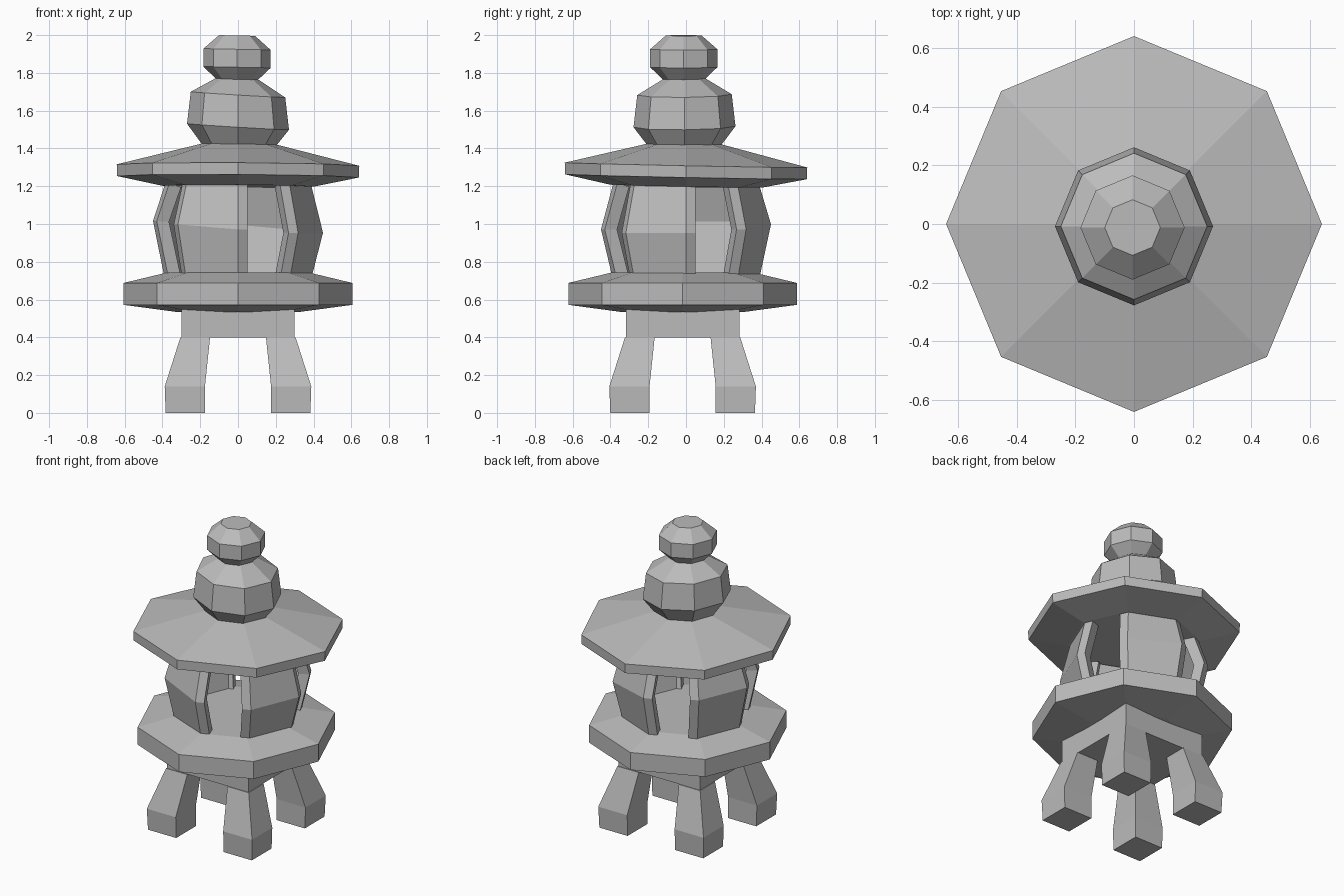
import bpy, bmesh
from math import cos, sin, pi

if "Cube" in bpy.data.objects:
    bpy.data.objects.remove(bpy.data.objects["Cube"], do_unlink=True)

SIDES = 8

stone = bpy.data.materials.new("grey_stone")
stone.use_nodes = True
GREY = (0.5, 0.5, 0.5, 1)
stone.diffuse_color = GREY
stone.node_tree.nodes["Principled BSDF"].inputs["Base Color"].default_value = GREY


def finish(bm, name):
    bmesh.ops.recalc_face_normals(bm, faces=bm.faces)
    mesh = bpy.data.meshes.new(name)
    bm.to_mesh(mesh)
    bm.free()
    mesh.materials.append(stone)
    obj = bpy.data.objects.new(name, mesh)
    bpy.context.collection.objects.link(obj)
    return obj


def loft(bm, rings, caps=True):
    """Bridge rings of points with quads; returns the wall faces row by row."""
    loops = [[bm.verts.new(p) for p in ring] for ring in rings]
    rows = []
    for low, high in zip(loops, loops[1:]):
        n = len(low)
        rows.append([bm.faces.new((low[i], low[(i + 1) % n], high[(i + 1) % n], high[i]))
                     for i in range(n)])
    if caps:
        bm.faces.new(loops[0][::-1])
        bm.faces.new(loops[-1])
    return rows


def octagon(r, z, cx=0, cy=0, lean_x=0, lean_y=0):
    """Eight-sided ring whose plane may lean a little, as hand-cut stone does."""
    pts = [(r * cos(2 * pi * i / SIDES), r * sin(2 * pi * i / SIDES)) for i in range(SIDES)]
    return [(cx + x, cy + y, z + lean_x * x + lean_y * y) for x, y in pts]


def turned(name, profile, **place):
    bm = bmesh.new()
    loft(bm, [octagon(r, z, **place) for r, z in profile])
    return finish(bm, name)


# Footing: square block with four splayed legs
def rectangle(x0, x1, y0, y1, z):
    return [(x0, y0, z), (x1, y0, z), (x1, y1, z), (x0, y1, z)]


CY = -0.018
bm = bmesh.new()
loft(bm, [rectangle(-0.3, 0.3, CY - 0.3, CY + 0.3, z) for z in (0.4, 0.56)])
finish(bm, "leg_block")

LEG = [(0.175, 0.383, 0), (0.175, 0.388, 0.14), (0.148, 0.305, 0.4)]
for x_name, sx in (("left", 1), ("right", -1)):
    for y_name, sy in (("front", -1), ("back", 1)):
        bm = bmesh.new()
        loft(bm, [rectangle(sx * a, sx * b, CY + sy * a, CY + sy * b, z) for a, b, z in LEG])
        finish(bm, f"{y_name}_{x_name}_leg")

# Platform
turned("platform", [(0.33, 0.535), (0.605, 0.572), (0.605, 0.688), (0.38, 0.742)], cy=-0.018)

# Hollow lamp chamber with a window in every second side
bm = bmesh.new()
rows = loft(bm, [octagon(0.39, 0.72), octagon(0.45, 0.985, lean_x=-0.07, lean_y=0.03),
                 octagon(0.385, 1.215)], caps=False)
bmesh.ops.recalc_face_normals(bm, faces=bm.faces)
for side in range(0, SIDES, 2):
    panel = [row[side] for row in rows]
    bmesh.ops.inset_region(bm, faces=panel, thickness=0.055, use_even_offset=True)
    bmesh.ops.delete(bm, geom=panel, context="FACES")
chamber = finish(bm, "lamp_chamber")
wall = chamber.modifiers.new("wall", "SOLIDIFY")
wall.thickness = 0.07
wall.offset = -1

# Roof and two-tier finial
turned("roof", [(0.4, 1.2), (0.64, 1.25), (0.642, 1.312), (0.19, 1.425)],
       lean_x=-0.006, lean_y=-0.02)
turned("finial_lower", [(0.19, 1.41), (0.27, 1.515), (0.25, 1.685), (0.11, 1.77)],
       cy=-0.008, lean_x=-0.06, lean_y=0.01)
turned("finial_upper", [(0.1, 1.755), (0.178, 1.83), (0.178, 1.925), (0.095, 1.998)],
       cx=-0.005, cy=-0.012, lean_x=-0.02)
